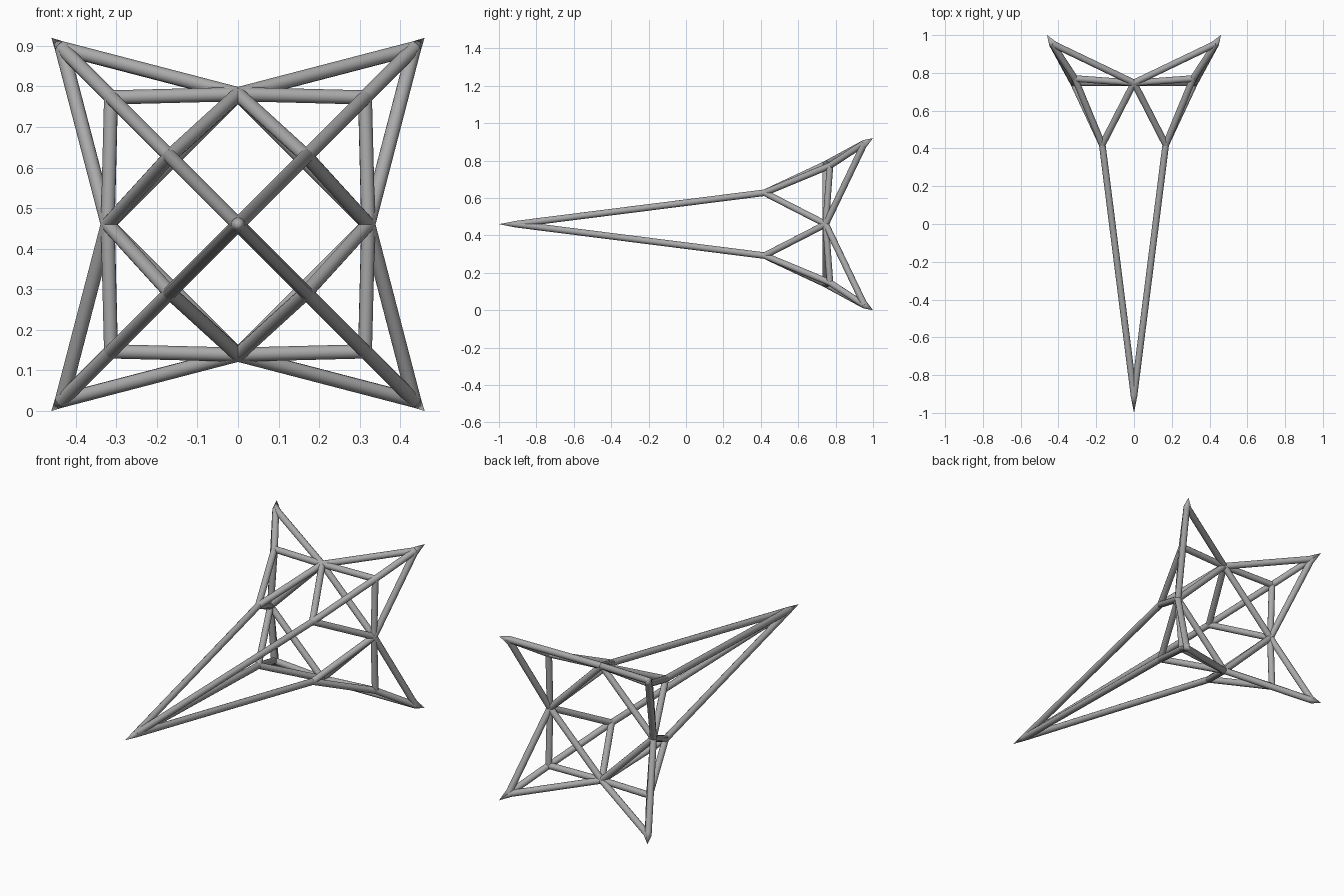
import bpy
import bmesh
from mathutils import Matrix, Vector

cube = bpy.data.objects.get("Cube")
if cube:
    bpy.data.objects.remove(cube)

grey = bpy.data.materials.new("mid grey")
grey.use_nodes = True
colour = (0.4, 0.4, 0.4, 1)
grey.diffuse_color = colour
grey.node_tree.nodes["Principled BSDF"].inputs["Base Color"].default_value = colour

MID = 0.46
RADIUS = 0.0175
SIDES = 12


def ring(size, y, corners):
    return [Vector((size * a, y, MID + size * b)) for a, b in corners]


def tube(bm, start, end, end_radius=RADIUS):
    axis = end - start
    turn = axis.to_track_quat('Z', 'Y').to_matrix().to_4x4()
    bmesh.ops.create_cone(bm, cap_ends=True, segments=SIDES, radius1=RADIUS,
                          radius2=end_radius, depth=axis.length,
                          matrix=Matrix.Translation((start + end) / 2) @ turn)


def finish(bm, name):
    mesh = bpy.data.meshes.new(name)
    bm.to_mesh(mesh)
    bm.free()
    mesh.materials.append(grey)
    part = bpy.data.objects.new(name, mesh)
    bpy.context.collection.objects.link(part)
    bpy.ops.object.select_all(action='DESELECT')
    bpy.context.view_layer.objects.active = part
    part.select_set(True)
    bpy.ops.object.shade_smooth_by_angle(angle=0.6)


def struts(name, pairs):
    bm = bmesh.new()
    for start, end in pairs:
        tube(bm, start, end)
    finish(bm, name)


def pointed_struts(name, groups):
    # Struts that meet near a node and run on together to one sharp apex
    bm = bmesh.new()
    for starts, node, apex in groups:
        for start in starts:
            tube(bm, start, node)
        tube(bm, node, apex, 0)
        for start in starts:
            tube(bm, node + (start - node).normalized() * RADIUS, apex, 0)
    finish(bm, name)


# Nodes: a long nose, then rings of four around the y axis
diagonals = [(1, 1), (-1, 1), (-1, -1), (1, -1)]
nose, nose_apex = Vector((0, -0.91, MID)), Vector((0, -1, MID))
shoulder = ring(0.168, 0.42, diagonals)
knee = ring(0.313, 0.77, diagonals)
tip = ring(0.434, 0.955, diagonals)
tip_apex = ring(0.46, 1.0, diagonals)
hub = ring(0.321, 0.747, [(1, 0), (0, 1), (-1, 0), (0, -1)])
corners = [(i, hub[i], hub[(i + 1) % 4]) for i in range(4)]
sides = [(i, h) for i, a, b in corners for h in (a, b)]

# Long nose and the four rear spikes
pointed_struts("nose_spike", [(shoulder, nose, nose_apex)])
pointed_struts("rear_spikes", [((knee[i], a, b), tip[i], tip_apex[i]) for i, a, b in corners])

# Braces between the rings
struts("shoulder_to_knee", [(shoulder[i], knee[i]) for i in range(4)])
struts("shoulder_braces", [(shoulder[i], h) for i, h in sides])
struts("square_frame", [(knee[i], h) for i, h in sides])
struts("diamond_frame", [(a, b) for i, a, b in corners])

# Rounded joints where the struts meet
bm = bmesh.new()
for spot in shoulder + knee + hub:
    bmesh.ops.create_icosphere(bm, subdivisions=2, radius=RADIUS,
                               matrix=Matrix.Translation(spot))
finish(bm, "joints")
